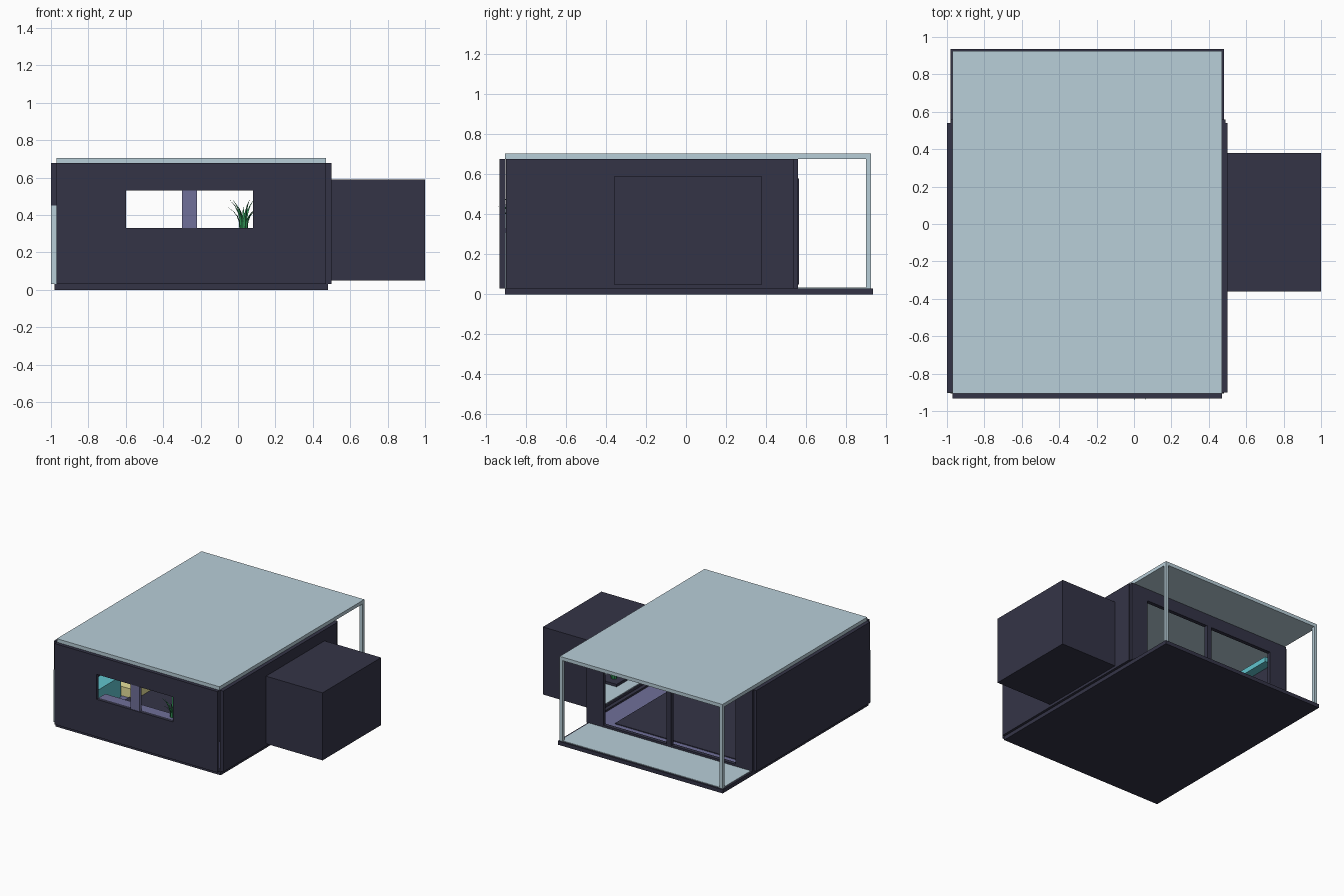
import bpy, bmesh, math
from mathutils import Vector

if "Cube" in bpy.data.objects:
    bpy.data.objects.remove(bpy.data.objects["Cube"])


def material(name, r, g, b):
    m = bpy.data.materials.new(name)
    m.diffuse_color = (r, g, b, 1)
    m.use_nodes = True
    m.node_tree.nodes["Principled BSDF"].inputs["Base Color"].default_value = m.diffuse_color
    return m


DARK = material("dark_panel", 0.034, 0.034, 0.062)
PALE = material("pale_blue", 0.48, 0.62, 0.69)
PURPLE = material("purple", 0.16, 0.16, 0.32)
TEAL = material("teal", 0.12, 0.55, 0.62)
YELLOW = material("yellow", 0.80, 0.76, 0.33)
GREEN = material("green", 0.03, 0.28, 0.09)


def finish(name, bm, mat):
    me = bpy.data.meshes.new(name)
    bmesh.ops.recalc_face_normals(bm, faces=bm.faces)
    bm.to_mesh(me)
    bm.free()
    ob = bpy.data.objects.new(name, me)
    bpy.context.collection.objects.link(ob)
    me.materials.append(mat)
    return ob


def box(name, x, y, z, mat):
    bm = bmesh.new()
    bmesh.ops.create_cube(bm, size=1)
    for v in bm.verts:
        v.co = Vector([r[0] if c < 0 else r[1] for c, r in zip(v.co, (x, y, z))])
    return finish(name, bm, mat)


def cut(ob, x, y, z):
    cutter = box("cutter", x, y, z, DARK)
    cutter.hide_render = True
    mod = ob.modifiers.new("opening", 'BOOLEAN')
    mod.operation = 'DIFFERENCE'
    mod.solver = 'EXACT'
    mod.object = cutter
    bpy.context.view_layer.objects.active = ob
    bpy.ops.object.modifier_apply(modifier=mod.name)
    bpy.data.objects.remove(cutter)


def plant(name, cx, cy, z, height, spread, count=9):
    # curved, tapering leaf blades in a ring
    bm = bmesh.new()
    for i in range(count):
        a = math.tau * i / count + 0.2
        out = Vector((math.cos(a), math.sin(a), 0))
        side = Vector((-out.y, out.x, 0))
        h = height * (1 if i % 2 else 0.75)
        rows = []
        for k in range(5):
            t = k / 4
            p = Vector((cx, cy, z)) + out * (0.015 + spread * t * t)
            p.z += h * (1.25 * t - 0.25 * t * t)
            w = 0.011 * (1 - t) + 0.0008
            rows.append([bm.verts.new(q) for q in
                         (p - side * w, p + out * w * 0.7, p + side * w)])
        for r0, r1 in zip(rows, rows[1:]):
            for j in range(3):
                n = (j + 1) % 3
                bm.faces.new((r0[j], r0[n], r1[n], r1[j]))
        bm.faces.new(rows[0])
        bm.faces.new(rows[-1])
    return finish(name, bm, GREEN)


# base, roof and floors
box("base_slab", (-0.98, 0.48), (-0.905, 0.935), (0, 0.03), DARK)
box("roof_slab", (-0.97, 0.47), (-0.905, 0.925), (0.677, 0.705), PALE)
box("porch_floor", (-0.965, 0.465), (0.56, 0.92), (0.03, 0.034), PALE)
box("room_floor", (-0.97, 0.47), (-0.9, 0.53), (0.03, 0.036), PURPLE)
box("rug", (-0.78, 0.30), (-0.50, 0.47), (0.036, 0.042), DARK)

# side walls, the right one open to the side bay
box("left_wall", (-1.0, -0.97), (-0.9, 0.54), (0.03, 0.677), DARK)
box("left_wall_end_strip", (-1.0, -0.97), (-0.904, -0.9), (0.03, 0.45), PALE)
right_wall = box("right_wall", (0.47, 0.5), (-0.9, 0.54), (0.03, 0.677), DARK)
cut(right_wall, (0.4, 0.6), (-0.33, 0.35), (0.05, 0.56))

# front wall with window and mullion
front_wall = box("front_wall", (-0.97, 0.47), (-0.933, -0.903), (0.03, 0.677), DARK)
cut(front_wall, (-0.6, 0.08), (-1.1, -0.8), (0.33, 0.53))
box("window_mullion", (-0.3, -0.22), (-0.928, -0.908), (0.33, 0.53), PURPLE)
box("window_sill", (-0.6, 0.14), (-0.903, -0.82), (0.31, 0.33), PURPLE)

# back wall with wide door opening
back_wall = box("back_wall", (-0.98, 0.49), (0.53, 0.56), (0.03, 0.677), DARK)
cut(back_wall, (-0.83, 0.34), (0.4, 0.7), (0.05, 0.58))
box("door_mullion", (-0.265, -0.225), (0.535, 0.565), (0.05, 0.58), DARK)

# porch posts
for side, x in (("left", -0.97), ("right", 0.445)):
    box(side + "_porch_post", (x, x + 0.025), (0.9, 0.925), (0.03, 0.677), PALE)

# side bay, hollow towards the room
bay = box("side_bay", (0.5, 1.0), (-0.36, 0.38), (0.05, 0.59), DARK)
cut(bay, (0.4, 0.97), (-0.33, 0.35), (0.075, 0.56))
box("bay_floor", (0.5, 0.97), (-0.33, 0.35), (0.075, 0.08), PALE)

# furniture along the left wall
box("low_cabinet", (-0.97, -0.84), (-0.62, -0.28), (0.036, 0.2), TEAL)
box("bench", (-0.97, -0.72), (-0.26, 0.1), (0.036, 0.11), YELLOW)
box("bench_back", (-0.97, -0.92), (-0.26, 0.1), (0.11, 0.24), YELLOW)
box("wall_shelf", (-0.97, -0.9), (0.12, 0.42), (0.59, 0.63), TEAL)

# plants on the sill and in the bay
plant("sill_plant", 0.03, -0.86, 0.33, 0.15, 0.07)
box("bay_table", (0.6, 0.76), (-0.14, 0.02), (0.08, 0.1), DARK)
plant("bay_plant", 0.68, -0.06, 0.1, 0.16, 0.06)
